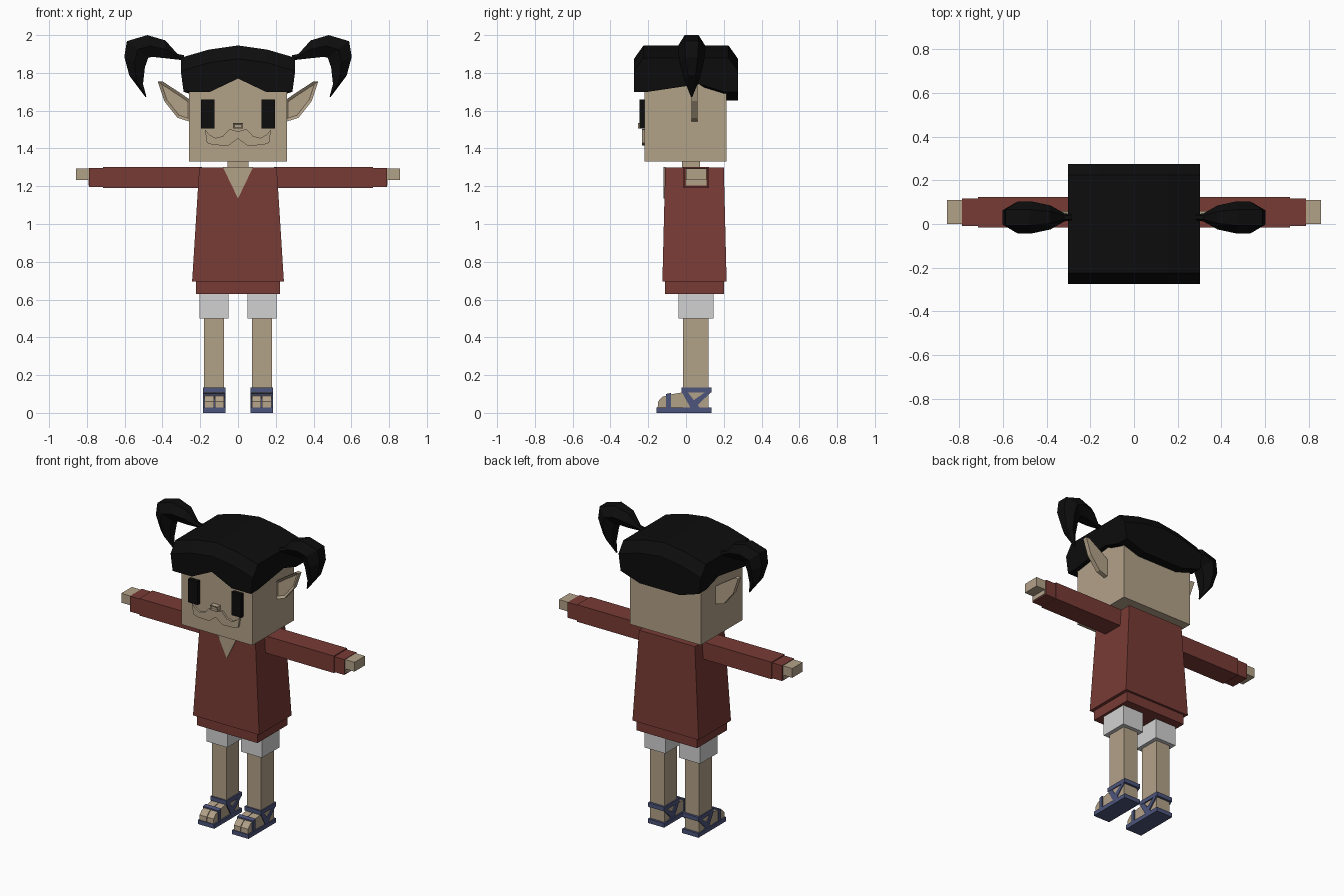
import bpy, bmesh
from mathutils import Vector

cube = bpy.data.objects.get("Cube")
if cube:
    bpy.data.objects.remove(cube, do_unlink=True)


def material(name, rgb):
    m = bpy.data.materials.new(name)
    m.use_nodes = True
    m.diffuse_color = (*rgb, 1)
    m.node_tree.nodes["Principled BSDF"].inputs["Base Color"].default_value = (*rgb, 1)
    return m


SKIN = material("skin_tan", (0.45, 0.36, 0.25))
RED = material("dress_red", (0.19, 0.044, 0.036))
BLACK = material("hair_black", (0.004, 0.004, 0.004))
WHITE = material("shorts_white", (0.64, 0.64, 0.64))
BLUE = material("sandal_blue", (0.075, 0.09, 0.2))


def loft(name, rings, mat, inset=None):
    """Skin closed rings of points, cap both ends, optionally inset the first cap."""
    bm = bmesh.new()
    vs = [[bm.verts.new(p) for p in r] for r in rings]
    n = len(rings[0])
    for a, b in zip(vs, vs[1:]):
        for i in range(n):
            j = (i + 1) % n
            bm.faces.new((a[i], a[j], b[j], b[i]))
    front = bm.faces.new(vs[0])
    bm.faces.new(vs[-1][::-1])
    bmesh.ops.recalc_face_normals(bm, faces=bm.faces[:])
    if inset:
        bmesh.ops.inset_individual(bm, faces=[front], thickness=inset[0],
                                   depth=-inset[1], use_even_offset=True)
    me = bpy.data.meshes.new(name)
    bm.to_mesh(me)
    bm.free()
    me.materials.append(mat)
    ob = bpy.data.objects.new(name, me)
    bpy.context.collection.objects.link(ob)
    return ob


def rect(x, y, z):
    return [(x[0], y[0], z), (x[1], y[0], z), (x[1], y[1], z), (x[0], y[1], z)]


def box(name, x, y, z, mat):
    return loft(name, [rect(x, y, z[0]), rect(x, y, z[1])], mat)


def plate(name, pts, y, mat, inset=None):
    """Outline in x and z, extruded along y."""
    return loft(name, [[(px, d, pz) for px, pz in pts] for d in y], mat, inset)


def side_plate(name, pts, x, mat):
    """Outline in y and z, extruded along x."""
    return loft(name, [[(d, py, pz) for py, pz in pts] for d in x], mat)


# Head, neck and dress
box("head", (-.26, .26), (-.22, .215), (1.33, 1.82), SKIN)
box("neck", (-.055, .055), (-.02, .075), (1.27, 1.36), SKIN)
loft("dress", [rect((-.243, .243), (-.125, .215), .695),
               rect((-.205, .205), (-.11, .2), 1.3)], RED)
box("dress_hem", (-.222, .222), (-.112, .2), (.63, .72), RED)
plate("neckline", [(-.08, 1.301), (.08, 1.301), (0, 1.135)], (-.118, -.109), SKIN)

# Nose and moustache
plate("nose", [(-.026, 1.505), (.026, 1.505), (.026, 1.535), (-.026, 1.535)],
      (-.255, -.215), SKIN, (.007, .006))
top = [(.045, 1.503), (.08, 1.465), (.12, 1.455), (.15, 1.472), (.175, 1.5)]
low = [(.165, 1.43), (.13, 1.418), (.05, 1.415)]
half = top + low
plate("moustache", [(0, 1.49)] + half + [(0, 1.452)] + [(-x, z) for x, z in half[::-1]],
      (-.234, -.215), SKIN)

# Hair cap, sliced across x: station, crown height, fringe height, nape height
slices = []
for x, crown, fringe, nape in [(-.303, 1.88, 1.7, 1.7), (-.155, 1.923, 1.7, 1.655),
                               (0, 1.945, 1.77, 1.655), (.155, 1.923, 1.7, 1.655),
                               (.303, 1.88, 1.7, 1.7)]:
    b = x * .95
    slices.append([(b, -.275, fringe), (x, -.275, crown - .07), (x, -.225, crown),
                   (x, .225, crown), (x, .275, crown - .07), (b, .275, nape),
                   (b, .2, nape), (b, .07, 1.74), (b, 0, 1.73), (b, -.2, fringe)])
loft("hair_cap", slices, BLACK)

# Pigtail sections: outer x, outer z, inner x, inner z, half width
tail = [(.285, 1.893, .285, 1.865, .015), (.32, 1.9, .315, 1.87, .018),
        (.385, 1.972, .38, 1.877, .055), (.48, 2.0, .455, 1.885, .073),
        (.588, 1.968, .475, 1.88, .073), (.602, 1.885, .493, 1.83, .065),
        (.575, 1.785, .503, 1.74, .04), (.49, 1.672, .485, 1.676, .004)]


def tail_ring(s, ox, oz, ix, iz, w):
    o, i = Vector((s * ox, .03, oz)), Vector((s * ix, .03, iz))
    ring = []
    for t, d in [(0, -.5), (.5, -1), (1, -.5), (1, .5), (.5, 1), (0, .5)]:
        ring.append(o.lerp(i, t) + Vector((0, d * w, 0)))
    return ring


ear = [(.425, 1.755), (.4, 1.755), (.3, 1.69), (.25, 1.655),
       (.25, 1.54), (.32, 1.562), (.39, 1.65)]
foot = [(-.15, .025), (-.148, .06), (-.125, .085), (-.08, .098), (-.01, .11), (.02, .025)]
front_strap = [(-.025, .115), (.005, .115), (.075, .025), (.025, .025)]
back_strap = [(.135, .112), (.105, .112), (.03, .06), (.05, .03)]

# Paired parts
for s, side in ((1, "left_"), (-1, "right_")):
    def span(a, b):
        return tuple(sorted((s * a, s * b)))

    loft(side + "pigtail", [tail_ring(s, *sec) for sec in tail], BLACK)
    plate(side + "ear", [(s * x, z) for x, z in ear], (.03, .06), SKIN, (.015, .012))
    box(side + "eye", span(.125, .195), (-.245, -.215), (1.505, 1.66), BLACK)

    # Arm
    box(side + "sleeve", span(.19, .715), (-.015, .123), (1.19, 1.303), RED)
    box(side + "cuff", span(.7, .788), (-.01, .117), (1.195, 1.297), RED)
    box(side + "wrist", span(.75, .792), (.0, .108), (1.203, 1.288), SKIN)
    box(side + "hand", span(.75, .857), (-.001, .109), (1.232, 1.294), SKIN)

    # Leg
    box(side + "shorts_leg", span(.05, .205), (-.04, .145), (.5, .66), WHITE)
    box(side + "leg", span(.075, .18), (-.015, .12), (.025, .52), SKIN)
    side_plate(side + "inner_foot", foot, span(.075, .122), SKIN)
    side_plate(side + "outer_foot", foot, span(.126, .178), SKIN)

    # Sandal
    loft(side + "sole", [rect(span(.066, .186), (-.155, .135), 0),
                         rect(span(.066, .186), (-.155, .135), .028)], BLUE)
    box(side + "ankle_strap", span(.066, .186), (-.025, .135), (.108, .135), BLUE)
    side_plate(side + "toe_strap", [(-.105, .025), (-.105, .1), (-.08, .106), (-.08, .025)],
               span(.068, .184), BLUE)
    for edge, x in (("inner_", (.067, .077)), ("outer_", (.176, .185))):
        side_plate(side + edge + "front_strap", front_strap, span(*x), BLUE)
        side_plate(side + edge + "back_strap", back_strap, span(*x), BLUE)
